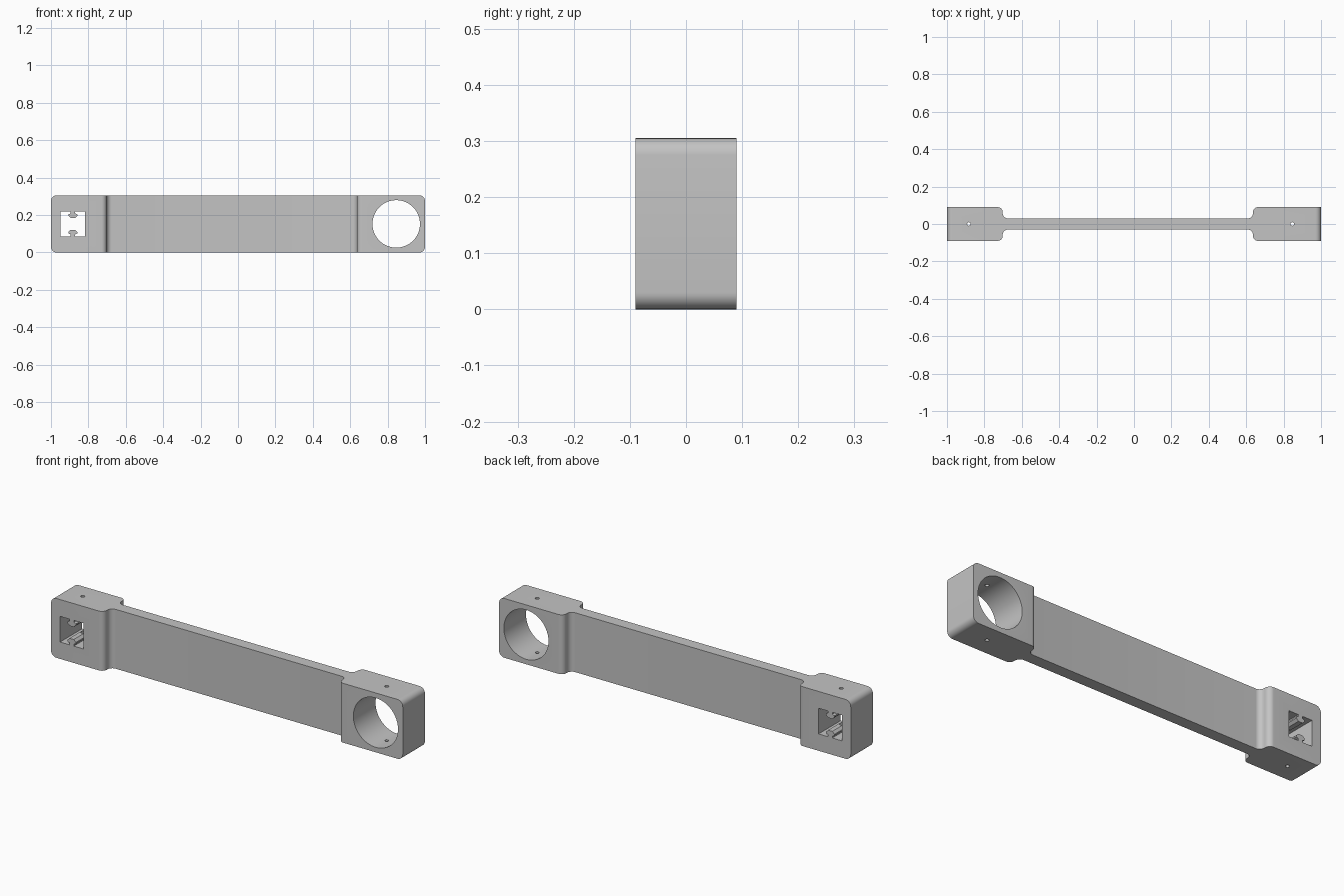
import bpy, bmesh
from math import sin, cos, pi
from mathutils import Vector

if "Cube" in bpy.data.objects:
    bpy.data.objects.remove(bpy.data.objects["Cube"], do_unlink=True)

HEIGHT, DEPTH, WEB = 0.305, 0.09, 0.03
MID = HEIGHT / 2
FILLET = 0.027
CLAMP_X, BORE_X = -0.883, 0.846

grey = bpy.data.materials.new("plain grey")
grey.use_nodes = True
colour = (0.55, 0.55, 0.55, 1)
grey.diffuse_color = colour
grey.node_tree.nodes["Principled BSDF"].inputs["Base Color"].default_value = colour


def prism(name, points, offset):
    """Extrude a closed outline of 3D points along an offset."""
    bm = bmesh.new()
    face = bm.faces.new([bm.verts.new(p) for p in points])
    out = bmesh.ops.extrude_face_region(bm, geom=[face])
    moved = [v for v in out["geom"] if isinstance(v, bmesh.types.BMVert)]
    bmesh.ops.translate(bm, verts=moved, vec=Vector(offset))
    bmesh.ops.recalc_face_normals(bm, faces=bm.faces)
    mesh = bpy.data.meshes.new(name)
    bm.to_mesh(mesh)
    bm.free()
    mesh.materials.append(grey)
    obj = bpy.data.objects.new(name, mesh)
    bpy.context.collection.objects.link(obj)
    return obj


def arc(cx, cy, r, start, end, steps=10):
    angles = [start + (end - start) * i / steps for i in range(steps + 1)]
    return [(cx + r * cos(a), cy + r * sin(a)) for a in angles]


# Plan outline: thick end blocks blending into a thin web
def shoulder(x, side):
    """Back-edge blend from the end block to the web; side points to the web."""
    curve = (arc(-FILLET, DEPTH - FILLET, FILLET, pi / 2, 0)
             + arc(FILLET, WEB + FILLET, FILLET, pi, 1.5 * pi))
    return [(x + side * px, py) for px, py in curve]


back = [(-1, DEPTH)] + shoulder(-0.702, 1) + shoulder(0.636, -1)[::-1] + [(1, DEPTH)]
outline = back + [(x, -y) for x, y in reversed(back)]
arm = prism("connecting_arm", [(x, y, 0) for x, y in outline], (0, 0, HEIGHT))

# Rounded outer end corners
bm = bmesh.new()
bm.from_mesh(arm.data)
corners = [e for e in bm.edges
           if all(abs(v.co.x) > 0.999 for v in e.verts)
           and abs(e.verts[0].co.z - e.verts[1].co.z) < 0.001]
bmesh.ops.bevel(bm, geom=corners, offset=0.03, segments=8, profile=0.5, affect='EDGES')
bm.to_mesh(arm.data)
bm.free()

# Square socket with a flared key at top and bottom
S = 0.066
key = [(-0.012, S), (-0.012, 0.056), (-0.024, 0.051), (-0.024, 0.044), (-0.012, 0.032)]
top = [(-S, S)] + key + [(-x, z) for x, z in reversed(key)] + [(S, S)]
socket = top + [(x, -z) for x, z in reversed(top)]
cutters = [prism("socket_cutter", [(CLAMP_X + x, -0.2, MID + z) for x, z in socket], (0, 0.4, 0))]

# Round bore
bore = arc(BORE_X, MID, 0.127, 0, 2 * pi, 64)[:-1]
cutters.append(prism("bore_cutter", [(x, -0.2, z) for x, z in bore], (0, 0.4, 0)))

# Vertical screw holes through both ends
for x in (CLAMP_X, BORE_X):
    ring = arc(x, 0, 0.0095, 0, 2 * pi, 24)[:-1]
    cutters.append(prism("screw_hole_cutter", [(px, py, -0.1) for px, py in ring], (0, 0, 0.6)))

# Cut the openings, then drop the cutters
bpy.ops.object.select_all(action='DESELECT')
bpy.context.view_layer.objects.active = arm
arm.select_set(True)
for cutter in cutters:
    cutter.hide_render = True
    mod = arm.modifiers.new("cut", 'BOOLEAN')
    mod.operation, mod.solver, mod.object = 'DIFFERENCE', 'EXACT', cutter
    bpy.ops.object.modifier_apply(modifier=mod.name)
    bpy.data.objects.remove(cutter, do_unlink=True)

bpy.ops.object.shade_smooth_by_angle()
